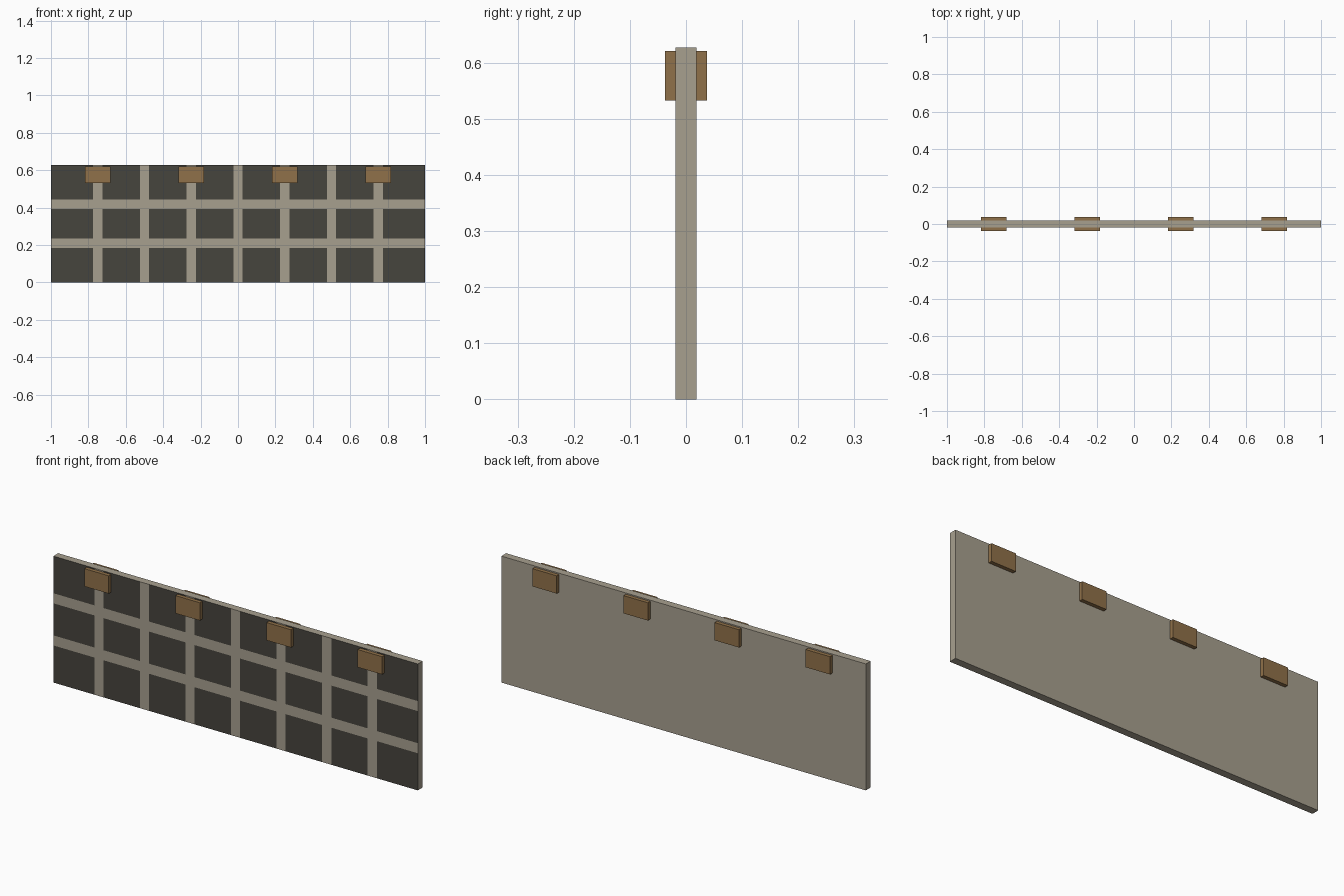
import bpy, bmesh
from mathutils import Vector

if "Cube" in bpy.data.objects:
    bpy.data.objects.remove(bpy.data.objects["Cube"])

W, H, T = 2.0, 0.627, 0.0375          # panel width, height, thickness
GAP = 0.025                           # half width of the light grid bars


def material(name, rgb):
    m = bpy.data.materials.new(name)
    m.diffuse_color = (*rgb, 1.0)
    m.use_nodes = True
    m.node_tree.nodes["Principled BSDF"].inputs["Base Color"].default_value = m.diffuse_color
    return m


def box_mesh(bm, size, center):
    geo = bmesh.ops.create_cube(bm, size=1.0)
    bmesh.ops.scale(bm, vec=Vector(size), verts=geo["verts"])
    bmesh.ops.translate(bm, vec=Vector(center), verts=geo["verts"])


def finish(bm, name, mats):
    me = bpy.data.meshes.new(name)
    bm.to_mesh(me)
    bm.free()
    for m in mats:
        me.materials.append(m)
    ob = bpy.data.objects.new(name, me)
    bpy.context.collection.objects.link(ob)
    return ob


frame_mat = material("light_frame", (0.39, 0.35, 0.275))
dark_mat = material("dark_pane", (0.061, 0.058, 0.048))
wood_mat = material("brown_clip", (0.28, 0.165, 0.067))

# Panel slab, cut along the edges of the grid bars
bars_x = [-0.75 + 0.25 * i for i in range(7)]
bars_z = [H / 3, 2 * H / 3]
bm = bmesh.new()
box_mesh(bm, (W, T, H), (0, 0, H / 2))
for bars, axis in ((bars_x, Vector((1, 0, 0))), (bars_z, Vector((0, 0, 1)))):
    for b in bars:
        for s in (-GAP, GAP):
            bmesh.ops.bisect_plane(bm, geom=bm.verts[:] + bm.edges[:] + bm.faces[:],
                                   plane_co=axis * (b + s), plane_no=axis)

# Flush dark panes on the front, 8 columns by 3 rows
bm.normal_update()
for f in bm.faces:
    c = f.calc_center_median()
    on_bar = (any(abs(c.x - b) < GAP for b in bars_x)
              or any(abs(c.z - b) < GAP for b in bars_z))
    if f.normal.y < -0.9 and not on_bar:
        f.material_index = 1
finish(bm, "panel", [frame_mat, dark_mat])

# Clips through the upper edge, showing on both faces
for i in range(4):
    bm = bmesh.new()
    box_mesh(bm, (0.134, 2 * T, 0.088), (-0.75 + 0.5 * i, 0, 0.577))
    finish(bm, f"clip_{i + 1}", [wood_mat])
